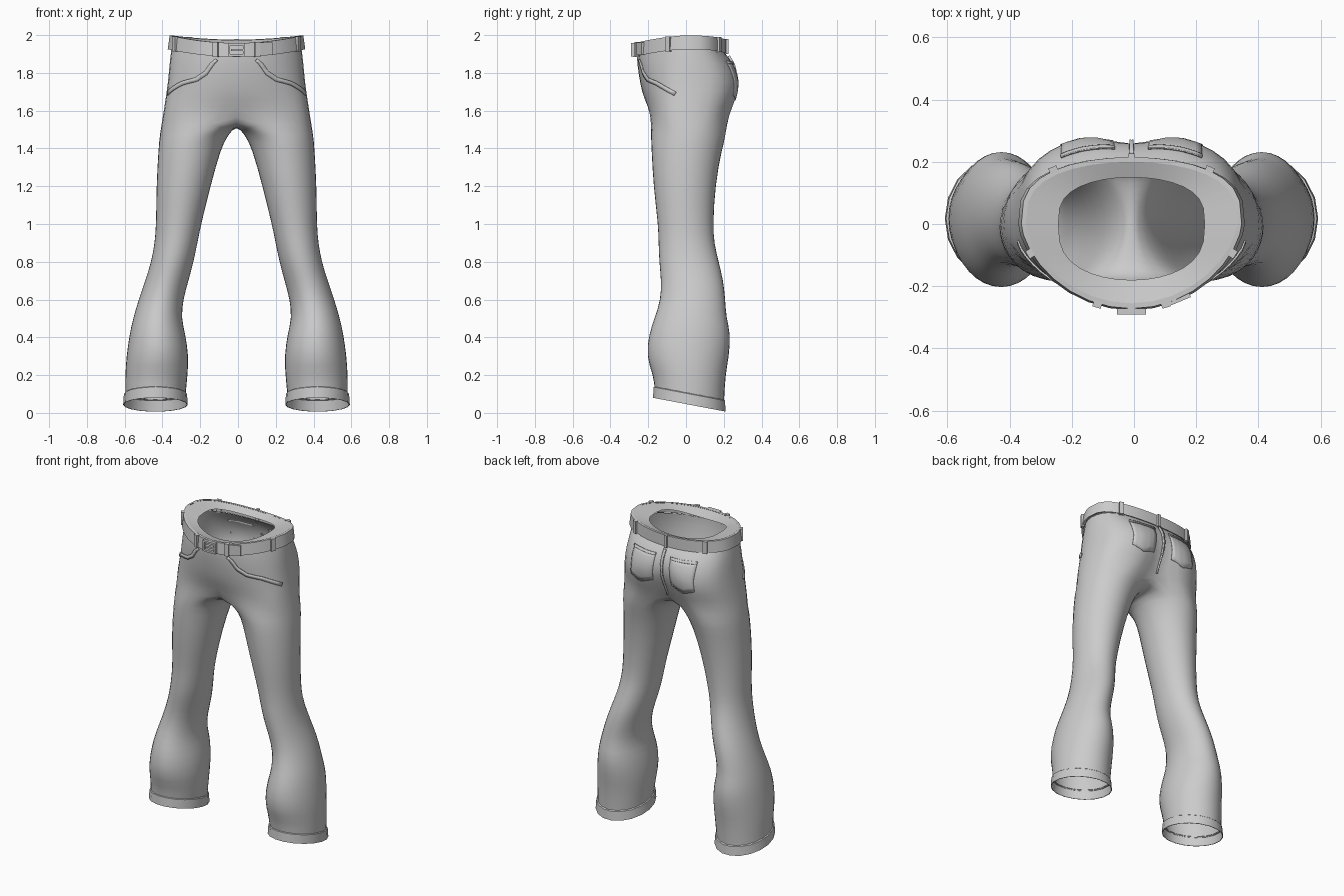
import bpy, bmesh, math
from mathutils import Vector

if "Cube" in bpy.data.objects:
    bpy.data.objects.remove(bpy.data.objects["Cube"])

# z, half width, front depth, front roundness, front dent, back depth, back dent
TORSO = [(1.93, .350, .265, 1.25, 0, .205, 0),
         (1.85, .360, .263, 1.1, 0, .268, .02),
         (1.75, .368, .248, .95, 0, .312, .06),
         (1.66, .382, .225, .8, 0, .292, .09),
         (1.58, .394, .199, .6, .025, .252, .09)]
# z, inner x, outer x, front y, back y
LEG = [(1.47, .042, .410, -.190, .218), (1.4, .08, .416, -.186, .193),
       (1.2, .135, .427, -.176, .157), (1.0, .185, .427, -.150, .146),
       (.9, .205, .435, -.148, .151), (.8, .225, .453, -.145, .176),
       (.7, .252, .485, -.134, .201), (.6, .281, .520, -.137, .211),
       (.5, .290, .550, -.170, .217), (.42, .268, .568, -.200, .241),
       (.3, .250, .586, -.216, .232), (.2, .256, .592, -.177, .212),
       (.10, .266, .592, -.170, .205)]
SHIFT = -.008  # the model leans slightly to one side


def loft(name, rings, closed=True, angle=40):
    """Skin a list of equal-length point rings."""
    bm = bmesh.new()
    rows = [[bm.verts.new(p) for p in r] for r in rings]
    n = len(rings[0])
    for a, b in zip(rows, rows[1:]):
        for i in range(n if closed else n - 1):
            j = (i + 1) % n
            bm.faces.new((a[i], a[j], b[j], b[i]))
    bmesh.ops.recalc_face_normals(bm, faces=bm.faces)
    return finish(name, bm, angle)


def finish(name, bm, angle=40):
    me = bpy.data.meshes.new(name)
    bm.to_mesh(me)
    bm.free()
    ob = bpy.data.objects.new(name, me)
    bpy.context.collection.objects.link(ob)
    ob.location.x = SHIFT
    bpy.ops.object.select_all(action='DESELECT')
    ob.select_set(True)
    bpy.context.view_layer.objects.active = ob
    bpy.ops.object.shade_smooth_by_angle(angle=math.radians(angle))
    return ob


def mirror(ob):
    m = ob.modifiers.new("mirror", 'MIRROR')
    m.use_clip = True
    m.merge_threshold = .002


def rise(t):
    """Waistline dips at the front and a little at the back."""
    c = math.cos(t)
    return -.04 * c * c if c > 0 else -.022 * c * c


def oval(t, w, yf, pf, yb, pb=.65):
    c = math.cos(t)
    return w * math.sin(t), -yf * c ** pf if c > 0 else yb * (-c) ** pb


def torso(t, z):
    """Point on the seat surface; t runs 0 (front) to pi (back)."""
    z = max(1.58, min(1.93, z))
    k = next(i for i in range(4) if z >= TORSO[i + 1][0])
    a, b = TORSO[k], TORSO[k + 1]
    f = (a[0] - z) / (a[0] - b[0])
    _, w, yf, pf, df, yb, db = [p + (q - p) * f for p, q in zip(a, b)]
    x, y = oval(t, w, yf, pf, yb)
    g = math.exp(-(x / .07) ** 2)
    y += df * g if y < 0 else -db * g
    return Vector((x, y, z + rise(t) * max(0, (z - 1.85) / .08)))


def leg_ring(z, xi, xo, yf, yb, tilt=0, grow=0):
    pts = []
    for i in range(18):
        a = math.radians(-100 + 20 * i)
        y = (yf + yb) / 2 + ((yb - yf) / 2 + grow) * math.sin(a)
        x = (xi + xo) / 2 + ((xo - xi) / 2 + grow) * math.cos(a)
        pts.append((x, y, z - tilt * (y - .02)))
    return pts


# Trousers: half seat, crotch seam, one leg, mirrored
T = [math.pi * i / 10 for i in range(11)]
seam = []
for i in range(7):
    y = .13 - .043 * i
    seam.append(Vector((0, y, 1.525 + 1.4 * y * y)))
bm = bmesh.new()
rows = [[bm.verts.new(torso(t, s[0])) for t in T] for s in TORSO]
for r in rows:
    r[0].co.x = r[-1].co.x = 0
rows[-1] += [bm.verts.new(p) for p in seam]
for a, b in zip(rows, rows[1:]):
    for i in range(10):
        bm.faces.new((a[i], a[i + 1], b[i + 1], b[i]))
prev = rows[-1]
for s in LEG:
    cur = [bm.verts.new(p) for p in leg_ring(*s, tilt=.18 if s[0] < .15 else 0)]
    for i in range(18):
        j = (i + 1) % 18
        bm.faces.new((prev[i], prev[j], cur[j], cur[i]))
    prev = cur
bmesh.ops.recalc_face_normals(bm, faces=bm.faces)
trousers = finish("trousers", bm, 60)
mirror(trousers)
trousers.modifiers.new("smooth", 'SUBSURF').levels = 1
trousers.modifiers["smooth"].render_levels = 1

# Turned hem at each ankle
end = LEG[-1][1:]
hem = loft("hem", [leg_ring(z, *end, tilt=.19, grow=g) for z, g in
                   ((.105, -.004), (.1, .004), (.043, .008), (.043, .004))])
mirror(hem)


# Belt and the inward lining of the waist
def waist_ring(z, w, yf, yb, pf=1.25, n=32):
    pts = []
    for i in range(n):
        t = 2 * math.pi * i / n
        pts.append((*oval(t, w, yf, pf, yb), z + rise(t)))
    return pts


loft("belt", [waist_ring(*s) for s in
              ((1.935, .345, .255, .195), (1.925, .364, .277, .215),
               (1.998, .354, .272, .215), (1.998, .339, .255, .20))])
loft("waist_lining", [waist_ring(1.996, .341, .257, .202),
                      waist_ring(1.975, .235, .18, .15, .7)])


def box_on_belt(name, t, width, height, depth):
    """Small block lying flat on the belt at angle t."""
    args = (.360, .275, 1.25, .216)
    p = Vector(oval(t, *args))
    d = (Vector(oval(t + .02, *args)) - Vector(oval(t - .02, *args))).normalized()
    n = Vector((d.y, -d.x))
    bm = bmesh.new()
    bmesh.ops.create_cube(bm, size=1)
    for v in bm.verts:
        q = p + d * v.co.x * width + n * v.co.y * depth
        v.co = (q.x, q.y, 1.961 + rise(t) + v.co.z * height)
    bmesh.ops.recalc_face_normals(bm, faces=bm.faces)
    return finish(name, bm, 30)


for t in (.31, 1.13, 2.37):
    for s in (1, -1):
        box_on_belt("belt_loop", s * t, .028, .08, .02)
box_on_belt("belt_loop_back", math.pi, .02, .08, .02)
box_on_belt("belt_end", .42, .09, .066, .014)

# Buckle: frame of four bars and a prong
bm = bmesh.new()
for x, z, w, h in ((-.04, 1.922, .012, .07), (.04, 1.922, .012, .07),
                   (0, 1.951, .08, .012), (0, 1.893, .08, .012), (.005, 1.922, .07, .01)):
    for v in bmesh.ops.create_cube(bm, size=1)['verts']:
        v.co = (x + v.co.x * w, -.281 + v.co.y * .018, z + v.co.z * h)
finish("buckle", bm, 30)


# Cloth patches stitched onto the trousers
def patch(name, rows, thick=.006, lift=.001):
    ob = loft(name, rows, closed=False)
    m = ob.modifiers.new("wrap", 'SHRINKWRAP')
    m.target = trousers
    m.wrap_mode = 'ABOVE_SURFACE'
    m.offset = thick / 2 + lift
    s = ob.modifiers.new("thickness", 'SOLIDIFY')
    s.thickness, s.offset = thick, 0
    mirror(ob)
    return ob


def lerp_path(keys, n):
    out = []
    for i in range(n + 1):
        f = i / n * (len(keys) - 1)
        k = min(int(f), len(keys) - 2)
        out.append(Vector(keys[k]).lerp(Vector(keys[k + 1]), f - k))
    return out


path = lerp_path([(.3, 1.885), (.46, 1.80), (.62, 1.765), (.9, 1.745), (1.37, 1.69)], 16)
patch("front_pocket_edge", [[torso(t + k * .02, z + k * .01) for t, z in path] for k in (-1, 1)])


# Back pockets with a pointed bottom and a top hem
def back_pocket(top, low, point=0):
    rows = []
    for k in range(7):
        row = []
        for i in range(9):
            u = i / 8
            bottom = low - point * (1 - abs(2 * u - 1))
            z = top + (bottom - top) * k / 6
            x = .145 + (u - .5) * (.16 + .02 * (z - 1.66) / .2)
            row.append(torso(math.pi - math.asin(x / .37), z))
        rows.append(row)
    return rows


patch("back_pocket", back_pocket(1.865, 1.68, .03), .003)
patch("back_pocket_hem", back_pocket(1.867, 1.85), .005, .003)

# Raised seam up the middle of the back
levels = [1.9 - .03 * i for i in range(11)]
patch("back_seam", [[torso(math.pi - a, z) for z in levels] for a in (0, .02)], .012)
